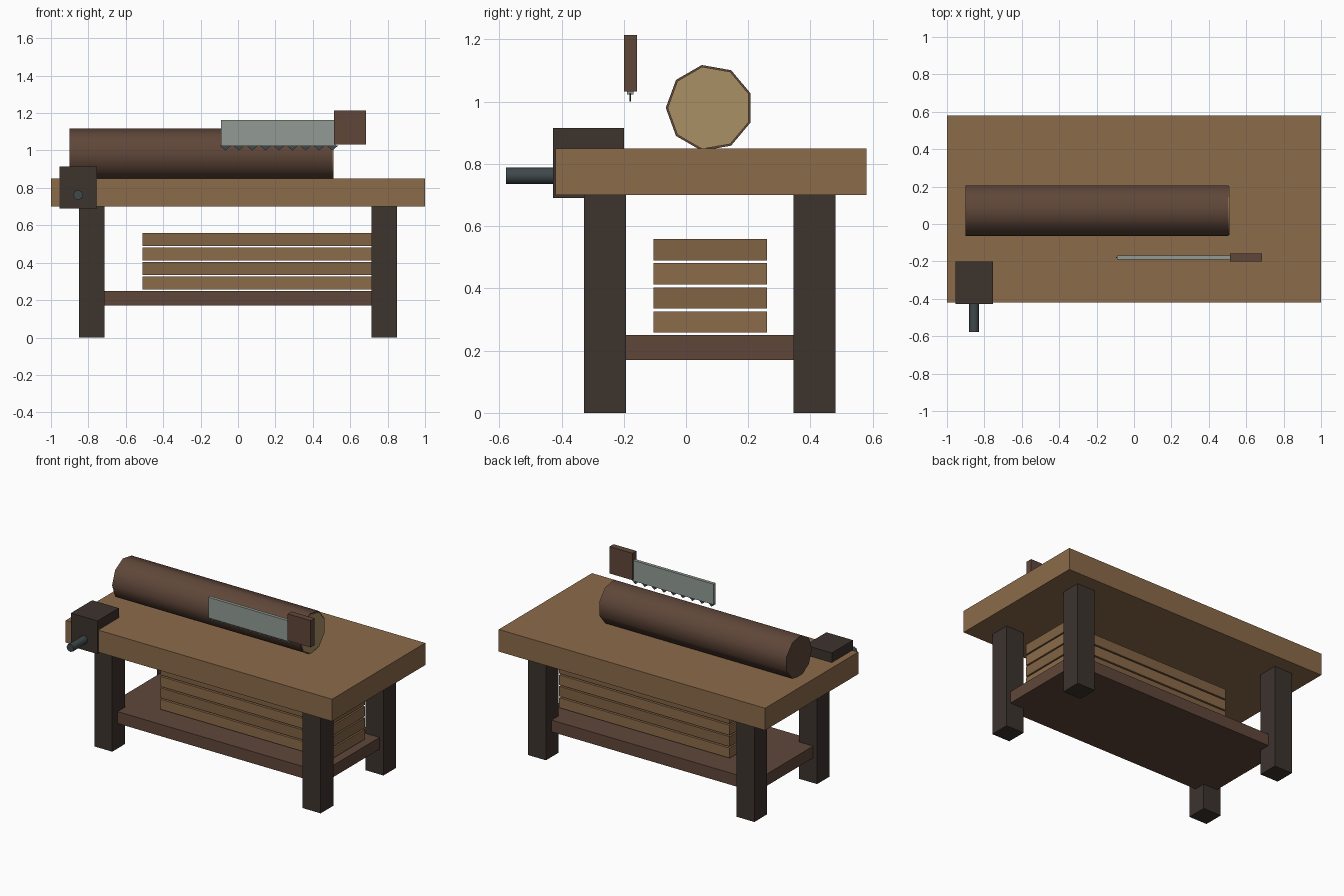
import bpy, bmesh, math
from mathutils import Matrix

if "Cube" in bpy.data.objects:
    bpy.data.objects.remove(bpy.data.objects["Cube"])


def material(name, r, g, b):
    m = bpy.data.materials.new(name)
    m.diffuse_color = (r, g, b, 1)
    m.use_nodes = True
    m.node_tree.nodes["Principled BSDF"].inputs["Base Color"].default_value = m.diffuse_color
    return m


OAK = material("oak", 0.26, 0.145, 0.068)
PLANK = material("plank", 0.22, 0.125, 0.058)
DARK = material("dark_wood", 0.045, 0.033, 0.027)
BARK = material("bark", 0.115, 0.062, 0.041)
CUT = material("cut_wood", 0.40, 0.28, 0.13)
STEEL = material("steel", 0.29, 0.33, 0.30)
IRON = material("iron", 0.05, 0.065, 0.07)


def finish(name, bm, mat):
    bmesh.ops.recalc_face_normals(bm, faces=bm.faces)
    me = bpy.data.meshes.new(name)
    bm.to_mesh(me)
    bm.free()
    me.materials.append(mat)
    ob = bpy.data.objects.new(name, me)
    bpy.context.collection.objects.link(ob)
    return ob


def box(name, x, y, z, mat):
    """Box from (min, max) ranges on each axis."""
    bm = bmesh.new()
    size = Matrix.Diagonal((x[1] - x[0], y[1] - y[0], z[1] - z[0], 1))
    centre = Matrix.Translation([sum(r) / 2 for r in (x, y, z)])
    bmesh.ops.create_cube(bm, size=1, matrix=centre @ size)
    return finish(name, bm, mat)


def prism(name, profile, offset, mat, smooth=False):
    """Closed profile of 3D points extruded along an offset."""
    bm = bmesh.new()
    face = bm.faces.new([bm.verts.new(p) for p in profile])
    geo = bmesh.ops.extrude_face_region(bm, geom=[face], use_keep_orig=True)["geom"]
    bmesh.ops.translate(bm, vec=offset, verts=[v for v in geo if isinstance(v, bmesh.types.BMVert)])
    for f in bm.faces:
        f.smooth = smooth and len(f.verts) == 4
    return finish(name, bm, mat)


def ring(n, radius):
    return [(-radius * math.cos(2 * math.pi * i / n), radius * math.sin(2 * math.pi * i / n)) for i in range(n)]


# Bench: top, four legs, shelf let into the legs
box("bench_top", (-1, 1), (-0.42, 0.58), (0.70, 0.85), OAK)
for side, x in (("left", -0.7825), ("right", 0.7825)):
    for end, y in (("front", -0.26), ("back", 0.413)):
        box(f"{end}_{side}_leg", (x - 0.0675, x + 0.0675), (y - 0.0675, y + 0.0675), (0, 0.70), DARK)
box("shelf", (-0.82, 0.82), (-0.27, 0.42), (0.17, 0.25), BARK)

# Stack of boards on the shelf
for i in range(4):
    z = 0.258 + i * 0.0775
    box(f"board_{i + 1}", (-0.51, 0.77), (-0.105, 0.26), (z, z + 0.068), PLANK if i % 2 else OAK)

# Nine-sided log with a pale sawn end
for name, x, length, radius, mat in (("log", -0.90, 1.405, 0.14, BARK), ("log_cut_end", 0.50, 0.01, 0.134, CUT)):
    prism(name, [(x, 0.075 + a, 0.98 + b) for a, b in ring(9, radius)], (length, 0, 0), mat, smooth=True)

# Vise block and its screw
box("vise_block", (-0.955, -0.755), (-0.428, -0.20), (0.69, 0.915), DARK)
prism("vise_screw", [(-0.855 + a, -0.578, 0.762 + b) for a, b in ring(8, 0.027)], (0, 0.16, 0), IRON, smooth=True)

# Hand saw: blade, handle, row of teeth
box("saw_blade", (-0.09, 0.52), (-0.19, -0.168), (1.023, 1.163), STEEL)
box("saw_handle", (0.513, 0.685), (-0.20, -0.157), (1.033, 1.215), BARK)
for i in range(9):
    x = -0.067 + i * 0.0715
    prism(f"saw_tooth_{i + 1}", [(x - 0.03, -0.181, 1.026), (x + 0.03, -0.181, 1.026), (x, -0.181, 1.0)],
          (0, 0.004, 0), IRON)
